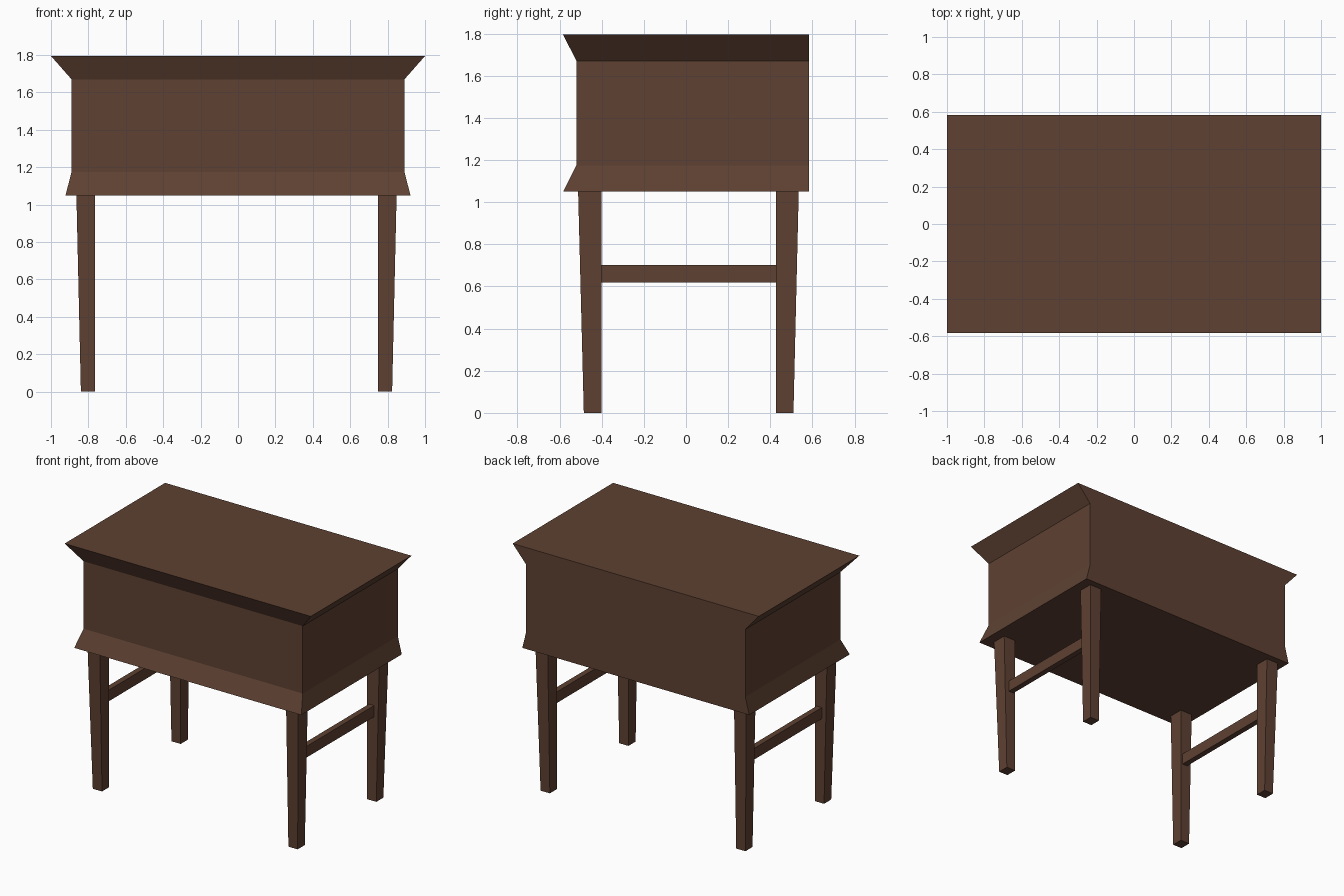
import bpy

if "Cube" in bpy.data.objects:
    bpy.data.objects.remove(bpy.data.objects["Cube"])

wood = bpy.data.materials.new("dark brown wood")
wood.diffuse_color = (0.112, 0.053, 0.032, 1.0)
wood.use_nodes = True
wood.node_tree.nodes["Principled BSDF"].inputs["Base Color"].default_value = wood.diffuse_color


def loft(name, sections):
    """Closed solid through rectangles given as (z, x0, x1, y0, y1)."""
    verts, faces = [], []
    for z, x0, x1, y0, y1 in sections:
        verts += [(x0, y0, z), (x1, y0, z), (x1, y1, z), (x0, y1, z)]
    for s in range(len(sections) - 1):
        for i in range(4):
            a, b = 4 * s + i, 4 * s + (i + 1) % 4
            faces.append((a, b, b + 4, a + 4))
    n = len(verts)
    faces += [(3, 2, 1, 0), (n - 4, n - 3, n - 2, n - 1)]
    mesh = bpy.data.meshes.new(name)
    mesh.from_pydata(verts, [], faces)
    mesh.materials.append(wood)
    obj = bpy.data.objects.new(name, mesh)
    bpy.context.collection.objects.link(obj)
    return obj


# Cabinet body: flared foot, straight box, flared top, flat back
loft("cabinet_body", [
    (1.05, -0.922, 0.922, -0.583, 0.583),
    (1.175, -0.89, 0.89, -0.52, 0.583),
    (1.67, -0.89, 0.89, -0.52, 0.583),
    (1.795, -1.0, 1.0, -0.583, 0.583),
])

CX = -0.008  # the leg frame sits slightly off centre


def span(side, inner, outer):
    return sorted((CX + side * inner, CX + side * outer))


for side, label in ((-1, "left"), (1, "right")):
    # Legs: straight inner faces, outer faces tapering to the floor
    foot, top = span(side, 0.757, 0.832), span(side, 0.757, 0.856)
    loft("front_leg_" + label, [(0, *foot, -0.485, -0.402), (1.05, *top, -0.512, -0.402)])
    loft("back_leg_" + label, [(0, *foot, 0.428, 0.51), (1.05, *top, 0.428, 0.535)])
    # Side stretcher between the legs
    bar = span(side, 0.772, 0.814)
    loft("stretcher_" + label, [(0.62, *bar, -0.402, 0.428), (0.702, *bar, -0.402, 0.428)])
